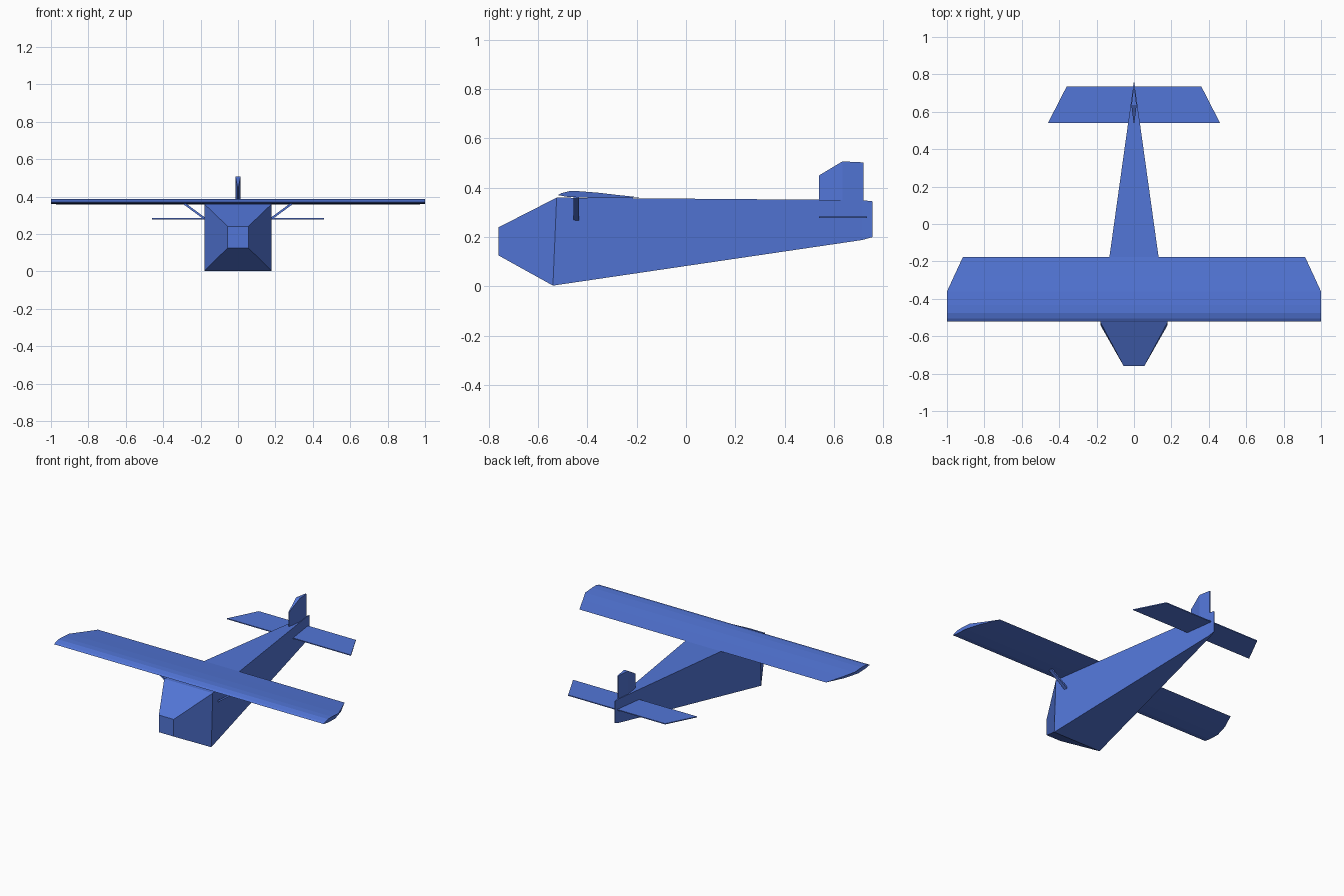
import bpy
import bmesh

if "Cube" in bpy.data.objects:
    bpy.data.objects.remove(bpy.data.objects["Cube"])

blue = bpy.data.materials.new("airframe_blue")
blue.diffuse_color = (0.085, 0.18, 0.68, 1)
blue.use_nodes = True
blue.node_tree.nodes["Principled BSDF"].inputs["Base Color"].default_value = blue.diffuse_color


def loft(name, rings):
    """Skin a closed solid through matching cross-sections."""
    bm = bmesh.new()
    loops = [[bm.verts.new(p) for p in ring] for ring in rings]
    n = len(loops[0])
    for a, b in zip(loops, loops[1:]):
        for i in range(n):
            j = (i + 1) % n
            bm.faces.new((a[i], a[j], b[j], b[i]))
    bm.faces.new(loops[0][::-1])
    bm.faces.new(loops[-1])
    bmesh.ops.recalc_face_normals(bm, faces=bm.faces)
    mesh = bpy.data.meshes.new(name)
    bm.to_mesh(mesh)
    bm.free()
    mesh.materials.append(blue)
    obj = bpy.data.objects.new(name, mesh)
    bpy.context.collection.objects.link(obj)
    return obj


# Boxy fuselage: half width, bottom y/z, top y/z at each station
stations = [(0.055, -0.76, 0.125, -0.76, 0.24),
            (0.18, -0.54, 0.003, -0.525, 0.36),
            (0.007, 0.715, 0.188, 0.715, 0.35),
            (0.002, 0.757, 0.2, 0.757, 0.345)]
loft("fuselage", [[(-w, yb, zb), (w, yb, zb), (w, yt, zt), (-w, yt, zt)]
                  for w, yb, zb, yt, zt in stations])

# Wing aerofoil: chord fraction from the leading edge, height
aerofoil = [(0, 0.370), (0.04, 0.378), (0.13, 0.386), (0.25, 0.386),
            (0.45, 0.381), (0.70, 0.371), (1, 0.360),
            (0.65, 0.3585), (0.35, 0.3595), (0.12, 0.363)]


def tip_x(y):
    """Span at a chord position, with the rear corner of the tip cut off."""
    return 1.0 if y <= -0.36 else 1.0 - 0.085 * (y + 0.36) / 0.183


def wing_section(side):
    ring = []
    points = aerofoil[:4] + [(0.464, 0.3805)] + aerofoil[5:]
    for f, z in points:
        y = -0.52 + f * 0.343
        ring.append((side * tip_x(y), y, z))
    return ring


loft("wing", [wing_section(-1), wing_section(1)])

# Flat tapered tailplane
loft("tailplane", [[(-0.46, 0.54, z), (0.46, 0.54, z),
                    (0.36, 0.735, z), (-0.36, 0.735, z)]
                   for z in (0.278, 0.284)])

# Upright fin, thickest at the rudder hinge
fin = [(0.54, 0.45, 0.002), (0.635, 0.507, 0.014), (0.72, 0.503, 0.004)]
loft("tail_fin", [[(-w, y, 0.335), (w, y, 0.335), (w, y, z), (-w, y, z)]
                  for y, z, w in fin])

# Wing struts on both sides
for side, label in ((-1, "left"), (1, "right")):
    loft(label + "_wing_strut",
         [[(side * x, y, z + dz) for y, dz in
           ((-0.457, -0.007), (-0.435, -0.007), (-0.435, 0.007), (-0.457, 0.007))]
          for x, z in ((0.155, 0.265), (0.29, 0.364))])
